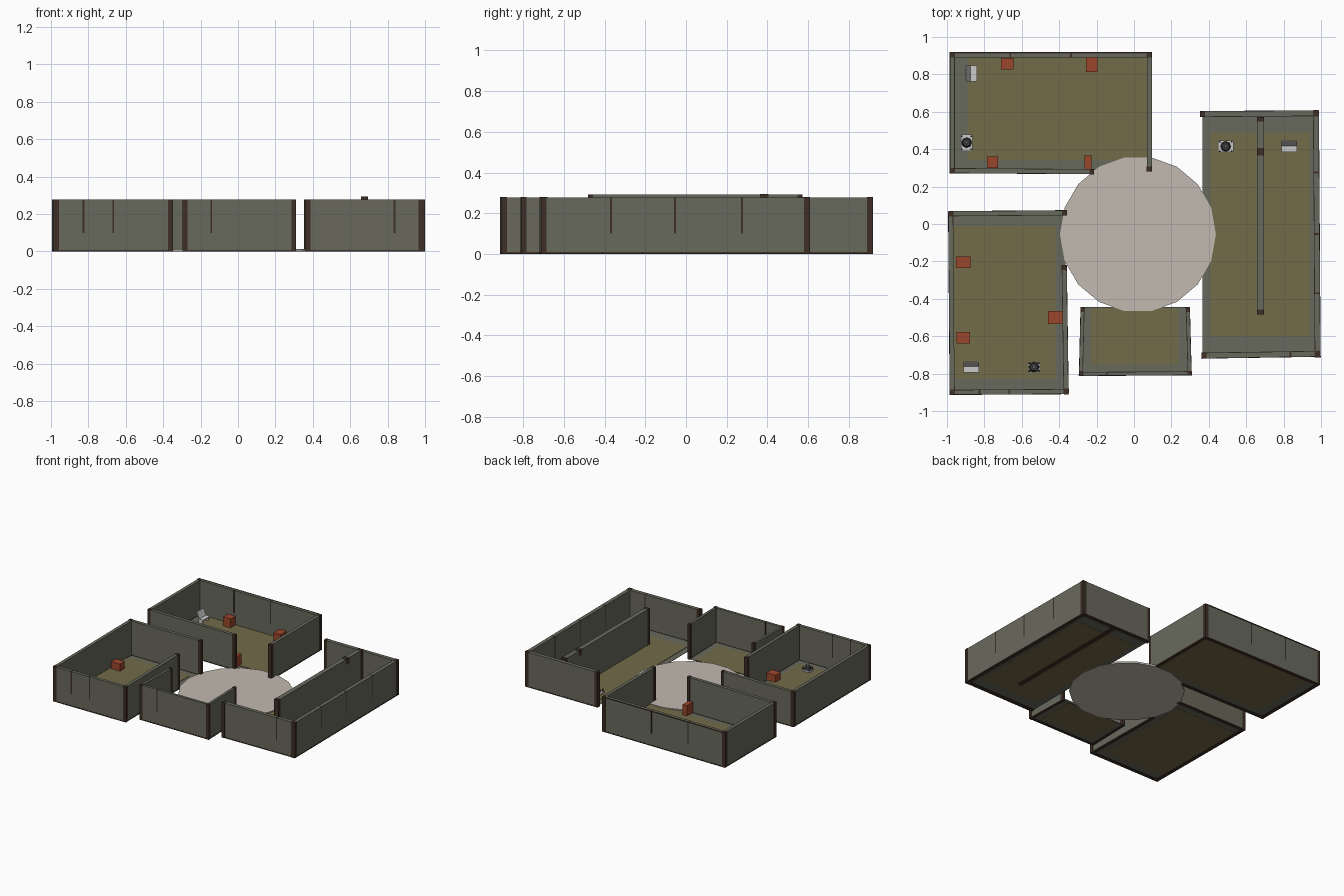
import bpy, bmesh, math
from mathutils import Matrix, Vector

if "Cube" in bpy.data.objects:
    bpy.data.objects.remove(bpy.data.objects["Cube"])


def mat(name, rgb):
    m = bpy.data.materials.new(name)
    m.diffuse_color = (*rgb, 1)
    m.use_nodes = True
    m.node_tree.nodes["Principled BSDF"].inputs["Base Color"].default_value = m.diffuse_color
    return m


WALL = mat("grey_panel", (0.14, 0.142, 0.108))
WOOD = mat("dark_brown_wood", (0.047, 0.028, 0.019))
FLOOR = mat("olive_floor", (0.17, 0.145, 0.066))
DISC = mat("pale_stone", (0.54, 0.49, 0.44))
CRATE = mat("rust_orange", (0.33, 0.062, 0.025))
LIGHT = mat("light_grey", (0.6, 0.6, 0.6))
DARK = mat("charcoal", (0.045, 0.045, 0.045))


def finish(name, bm, material):
    me = bpy.data.meshes.new(name)
    bm.to_mesh(me)
    bm.free()
    me.materials.append(material)
    ob = bpy.data.objects.new(name, me)
    bpy.context.collection.objects.link(ob)
    return ob


def box(name, x, y, z0, z1, sx, sy, material, turn=0.0, tilt=0.0):
    bm = bmesh.new()
    m = (Matrix.Translation((x, y, (z0 + z1) / 2)) @ Matrix.Rotation(turn, 4, 'Z')
         @ Matrix.Rotation(tilt, 4, 'X') @ Matrix.Diagonal((sx, sy, z1 - z0, 1)))
    bmesh.ops.create_cube(bm, size=1, matrix=m)
    return finish(name, bm, material)


def slab(name, x0, x1, y0, y1, z0, z1, material):
    return box(name, (x0 + x1) / 2, (y0 + y1) / 2, z0, z1, x1 - x0, y1 - y0, material)


def cylinder(name, x, y, z0, z1, r0, r1, sides, material, turn=0.0):
    bm = bmesh.new()
    m = Matrix.Translation((x, y, (z0 + z1) / 2)) @ Matrix.Rotation(turn, 4, 'Z')
    bmesh.ops.create_cone(bm, cap_ends=True, segments=sides, radius1=r0, radius2=r1,
                          depth=z1 - z0, matrix=m)
    return finish(name, bm, material)


H = 0.278


def wall(name, a, b, t=0.026, h=H, studs=()):
    """Panel from a to b with wooden end posts, sill and optional slim studs."""
    a, b = Vector(a), Vector(b)
    d = b - a
    ang = math.atan2(d.y, d.x)
    c = (a + b) / 2
    box(name, c.x, c.y, 0.004, h, d.length, t, WALL, ang)
    box(name + "_sill", c.x, c.y, 0, 0.009, d.length, t + 0.002, WOOD, ang)
    u = d.normalized() * 0.012
    for i, p in enumerate((a + u, b - u)):
        box(f"{name}_post_{i}", p.x, p.y, 0, h + 0.001, 0.026, t + 0.003, WOOD, ang)
    for i, f in enumerate(studs):
        p = a + d * f
        box(f"{name}_stud_{i}", p.x, p.y, 0.1, h + 0.0005, 0.009, t + 0.002, WOOD, ang)


# Central paved disc
cylinder("central_disc", 0.021, -0.055, 0, 0.014, 0.417, 0.417, 18, DISC, math.radians(90))

# Back left room
slab("back_room_base", -0.975, 0.085, 0.28, 0.91, 0.003, 0.006, WALL)
slab("back_room_floor", -0.89, 0.07, 0.34, 0.89, 0.002, 0.009, FLOOR)
wall("back_room_left_wall", (-0.972, 0.272), (-0.972, 0.915))
wall("back_room_rear_wall", (-0.985, 0.904), (0.095, 0.904), studs=(0.3, 0.6))
wall("back_room_right_wall", (0.082, 0.282), (0.082, 0.917))
wall("back_room_front_wall", (-0.985, 0.285), (-0.214, 0.28))
slab("back_room_rear_rim", -0.96, 0.07, 0.912, 0.92, H - 0.006, H + 0.001, WOOD)

# Front left room
slab("left_room_base", -0.98, -0.365, -0.9, 0.06, 0.003, 0.006, WALL)
slab("left_room_floor", -0.965, -0.42, -0.825, -0.01, 0.002, 0.009, FLOOR)
wall("left_room_left_wall", (-0.98, 0.066), (-0.972, -0.912))
wall("left_room_rear_wall", (-0.992, 0.055), (-0.36, 0.06))
wall("left_room_front_wall", (-0.985, -0.9), (-0.35, -0.896), studs=(0.25, 0.5))
wall("left_room_right_wall", (-0.373, -0.22), (-0.363, -0.905))

# Small front room, open to the disc
slab("small_room_base", -0.285, 0.295, -0.8, -0.445, 0.003, 0.006, WALL)
slab("small_room_floor", -0.23, 0.235, -0.75, -0.45, 0.002, 0.009, FLOOR)
wall("small_room_left_wall", (-0.275, -0.445), (-0.284, -0.81), 0.02)
wall("small_room_front_wall", (-0.294, -0.802), (0.31, -0.798), 0.02, studs=(0.25,))
wall("small_room_right_wall", (0.288, -0.445), (0.298, -0.81), 0.02)

# Long right room, open to the disc, with a partition
slab("long_room_base", 0.365, 0.975, -0.705, 0.595, 0.003, 0.006, WALL)
slab("long_room_floor", 0.41, 0.94, -0.6, 0.49, 0.002, 0.009, FLOOR)
wall("long_room_rear_wall", (0.355, 0.588), (0.985, 0.592), 0.03)
wall("long_room_right_wall", (0.973, 0.605), (0.982, -0.712), 0.03, studs=(0.25, 0.5, 0.74))
wall("long_room_front_wall", (0.362, -0.704), (0.995, -0.694), 0.03, studs=(0.75,))
wall("long_room_partition", (0.676, 0.572), (0.676, -0.482), 0.036, 0.292)
box("partition_block", 0.676, 0.385, 0.25, 0.295, 0.039, 0.04, WOOD)

# Orange crates: x, y, width, depth, height
crates = [(-0.677, 0.857, 0.066, 0.06, 0.08), (-0.226, 0.851, 0.062, 0.078, 0.08),
          (-0.756, 0.33, 0.06, 0.062, 0.08), (-0.246, 0.33, 0.038, 0.075, 0.09),
          (-0.913, -0.205, 0.08, 0.06, 0.065), (-0.914, -0.608, 0.072, 0.06, 0.065),
          (-0.416, -0.5, 0.085, 0.068, 0.065)]
for i, (x, y, sx, sy, h) in enumerate(crates):
    box(f"crate_{i}", x, y, 0.006, h, sx, sy, CRATE)


# Benches: seat, leaning back and legs
def bench(i, x, y, turn):
    r = Matrix.Rotation(turn, 2)

    def part(n, px, py, z0, z1, sx, sy, tilt=0.0):
        p = r @ Vector((px, py))
        box(f"bench_{i}_{n}", x + p.x, y + p.y, z0, z1, sx, sy, LIGHT, turn, tilt)
    part("seat", 0, -0.013, 0.035, 0.042, 0.085, 0.034)
    part("back", 0, 0.016, 0.035, 0.095, 0.085, 0.006, -0.4)
    for s in (-1, 1):
        part(f"leg_{s}", s * 0.036, -0.005, 0.006, 0.037, 0.006, 0.034)


bench(0, -0.87, 0.805, math.radians(90))
bench(1, 0.83, 0.415, 0)
bench(2, -0.87, -0.765, 0)

# Small machines: grey base plate, dark dome-like body, corner rods
for i, (x, y, sx, sy) in enumerate([(-0.895, 0.435, 0.062, 0.088),
                                    (0.49, 0.415, 0.082, 0.062),
                                    (-0.535, -0.765, 0.064, 0.05)]):
    box(f"machine_{i}_base", x, y, 0.006, 0.02, sx, sy, LIGHT)
    cylinder(f"machine_{i}_body", x, y, 0.02, 0.045, 0.028, 0.02, 8, DARK)
    cylinder(f"machine_{i}_stem", x, y, 0.045, 0.08, 0.007, 0.005, 8, LIGHT)
    for a in (-1, 1):
        for b in (-1, 1):
            box(f"machine_{i}_rod_{a}_{b}", x + a * sx * 0.4, y + b * sy * 0.4,
                0.02, 0.04, 0.008, 0.008, DARK)
